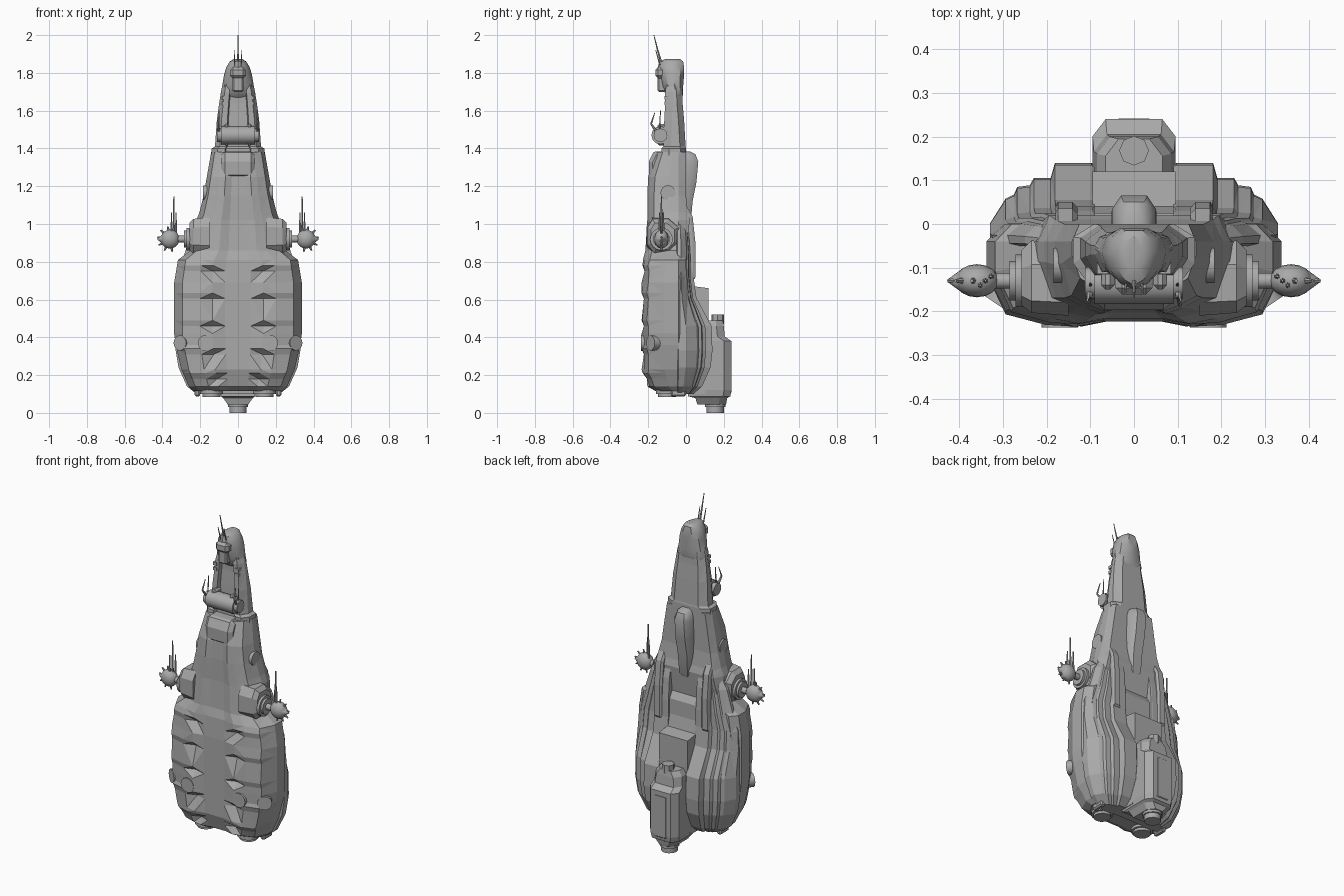
import bpy, bmesh, math
from mathutils import Vector, Matrix

cube = bpy.data.objects.get("Cube")
if cube:
    bpy.data.objects.remove(cube, do_unlink=True)

mat = bpy.data.materials.new("hull_grey")
mat.use_nodes = True
mat.diffuse_color = (0.4, 0.4, 0.4, 1)
mat.node_tree.nodes["Principled BSDF"].inputs["Base Color"].default_value = (0.4, 0.4, 0.4, 1)


def finish(name, bm, mirror=False, bevel=0, smooth=0):
    bmesh.ops.recalc_face_normals(bm, faces=bm.faces)
    me = bpy.data.meshes.new(name)
    bm.to_mesh(me)
    bm.free()
    me.materials.append(mat)
    if smooth:
        me.shade_smooth()
        me.set_sharp_from_angle(angle=math.radians(smooth))
    ob = bpy.data.objects.new(name, me)
    bpy.context.collection.objects.link(ob)
    if bevel:
        mod = ob.modifiers.new("Bevel", "BEVEL")
        mod.width, mod.segments = bevel, 1
    if mirror:
        ob.modifiers.new("Mirror", "MIRROR").use_mirror_merge = False
    return ob


def loft(name, rings, **kw):
    bm = bmesh.new()
    rows = [[bm.verts.new(p) for p in r] for r in rings]
    n = len(rows[0])
    for a, b in zip(rows, rows[1:]):
        for i in range(n):
            j = (i + 1) % n
            bm.faces.new((a[i], a[j], b[j], b[i]))
    caps = [bm.faces.new(rows[0]), bm.faces.new(rows[-1])]
    bmesh.ops.triangulate(bm, faces=[f for f in bm.faces if f not in caps])
    return finish(name, bm, **kw)


def full(half, z):
    """Closed symmetric ring from a half outline that starts and ends at x = 0."""
    return [(x, y, z) for x, y in half] + [(-x, y, z) for x, y in half[-2:0:-1]]


def slab(name, x0, x1, profile, **kw):
    return loft(name, [[(x, y, z) for y, z in profile] for x in (x0, x1)], **kw)


def box(name, lo, hi, **kw):
    bm = bmesh.new()
    lo, hi = Vector(lo), Vector(hi)
    m = Matrix.Translation((lo + hi) / 2) @ Matrix.Diagonal((*(hi - lo), 1))
    bmesh.ops.create_cube(bm, size=1, matrix=m)
    return finish(name, bm, **kw)


def rod(name, a, b, r0, r1=None, sides=16, **kw):
    bm = bmesh.new()
    a, b = Vector(a), Vector(b)
    d = b - a
    m = Matrix.Translation((a + b) / 2) @ d.to_track_quat("Z", "Y").to_matrix().to_4x4()
    bmesh.ops.create_cone(bm, cap_ends=True, segments=sides, radius1=r0,
                          radius2=r0 if r1 is None else r1, depth=d.length, matrix=m)
    kw.setdefault("smooth", 35)
    return finish(name, bm, **kw)


def ball(name, c, size, **kw):
    bm = bmesh.new()
    m = Matrix.Translation(c) @ Matrix.Diagonal((*size, 1))
    bmesh.ops.create_uvsphere(bm, u_segments=16, v_segments=10, radius=1, matrix=m)
    return finish(name, bm, smooth=50, **kw)


def sample(keys, z):
    for a, b in zip(keys, keys[1:]):
        if a[0] <= z <= b[0]:
            t = (z - a[0]) / (b[0] - a[0])
            return [p + (q - p) * t for p, q in zip(a, b)]


# Main hull: height, half width, front, back, with gill dents down both front sides
keys = [(.115, .235, -.16, .0), (.14, .26, -.205, .0), (.23, .3, -.235, .0), (.36, .33, -.235, .0),
        (.42, .338, -.235, .0), (.69, .338, -.235, .0), (.81, .318, -.228, .0), (.86, .25, -.215, .0),
        (1.02, .22, -.205, .02), (1.06, .205, -.205, .01), (1.15, .182, -.205, .0),
        (1.25, .165, -.20, .0), (1.38, .142, -.16, .0)]
ledges = [.18, .31, .46, .605, .75]
levels = sorted({k[0] for k in keys} | set(ledges) | {l + .03 for l in ledges})
rings = []
for z in levels:
    _, w, f, b = sample(keys, z)
    dent = .035 if z in ledges else 0
    bulge = .008 if any(abs(z - l - .03) < .001 for l in ledges) else 0
    side = min(.12, (b - f) * .55)
    half = [(0, f + .012), (.2 * w, f + .012), (.4 * w, f + dent), (.6 * w, f + .012 - bulge),
            (.87 * w, f + .036 - bulge), (w, f + side), (w, -.04), (.88 * w, b), (0, b)]
    rings.append(full(half, z))
loft("main_hull", rings)

# Terraced rear armour on both sides of the channel
steps = [(0, 0), (0, .97), (.03, 1), (.38, 1), (.42, .82), (.58, .82), (.62, .73), (.74, .71),
         (.77, .62), (.85, .57), (1, .27), (1, .06), (.9, 0)]
armour = [(.10, .22, .04), (.14, .27, .085), (.24, .315, .13), (.33, .33, .14), (.46, .33, .135),
          (.61, .33, .055), (.72, .325, .04), (.82, .29, .04), (.95, .25, .03), (1.03, .20, .01),
          (1.08, .17, -.02)]
loft("rear_armour", [[(.09 + u * (w - .09), -.05 + v * (y + .05), z) for u, v in steps]
                     for z, w, y in armour], mirror=True)
slab("armour_crest", .13, .18, [(-.03, .7), (.05, .7), (.05, .9), (.035, 1.04), (0, 1.1), (-.03, 1.1)],
     mirror=True, bevel=.012)

# Stepped blocks in the rear channel
slab("channel_blocks", -.095, .095, [(-.05, 1.0), (-.01, .97), (0, .87), (.025, .83), (.025, .74), (.04, .67),
                                     (.12, .66), (.12, .5), (.10, .1), (-.05, .1)])


# Rear engine pod with nozzles
def pod(w, y0, y1, z):
    c = .03
    return full([(0, y0), (w, y0), (w, y1 - c * 1.3), (w - c, y1), (0, y1)], z)


loft("engine_pod", [pod(.055, .06, .212, .045), pod(.078, .05, .218, .078), pod(.09, .01, .235, .088),
                    pod(.095, .01, .24, .12), pod(.095, .05, .24, .38), pod(.092, .06, .205, .405),
                    pod(.085, .06, .2, .46), pod(.065, .08, .195, .49)])
box("pod_rear_plate", (-.045, .2, .1), (.045, .242, .36), bevel=.01)
rod("pod_stack", (0, .168, .47), (0, .168, .52), .034, sides=8)
rod("pod_nozzle", (0, .155, 0), (0, .155, .05), .046, sides=12)
rod("pod_nozzle_ring", (0, .155, .03), (0, .155, .05), .054, sides=12)
rod("side_nozzle", (.14, -.1, .085), (.14, -.1, .16), .048, sides=12, mirror=True)
rod("side_nozzle_ring", (.14, -.1, .1), (.14, -.1, .17), .06, mirror=True)
box("side_thruster", (.2, -.08, .087), (.23, 0, .14), mirror=True, bevel=.008)

# Round hatches
rod("front_hatch", (.17, -.2, .37), (.17, -.237, .37), .042, mirror=True)
rod("corner_hatch", (.265, -.125, .37), (.308, -.188, .37), .04, mirror=True)
rod("upper_hatch", (.13, -.095, 1.165), (.184, -.095, 1.165), .04, mirror=True)

# Side mounts with spiked pods
loft("mount_block", [[(x, -.13 + s * a, .935 + s * b) for a, b in
                      ((-.8, -.5), (-.4, -1), (.5, -1), (1, -.4), (1, .5), (.4, 1), (-.5, 1), (-.8, .5))]
                     for x, s in ((.15, .1), (.235, .092), (.258, .07))], mirror=True)
for x0, x1, r in ((.25, .272, .06), (.265, .285, .045), (.28, .34, .018)):
    rod("mount_disc", (x0, -.13, .92), (x1, -.13, .92), r, mirror=True)
hub = Vector((.36, -.13, .92))
ball("spiked_pod", hub, (.05, .038, .05), mirror=True)
rod("pod_tip", hub + Vector((.03, 0, 0)), hub + Vector((.067, 0, 0)), .03, .003, mirror=True)
for deg in range(-100, 81, 36):
    d = Vector((math.cos(math.radians(deg)), 0, math.sin(math.radians(deg))))
    rod("pod_spike", hub + d * .04, hub + d * .068, .008, .004, sides=6, mirror=True)
for x, y, top in ((.34, -.13, 1.145), (.328, -.12, 1.06), (.352, -.14, 1.06)):
    rod("pod_mast", (x, y, .94), (x, y, top), .007, .003, sides=6, mirror=True)

# Upper chest collar
slab("chest_collar", -.09, .09, [(-.1, 1.25), (-.195, 1.25), (-.197, 1.33), (-.17, 1.385), (-.08, 1.385)],
     bevel=.02)

# Dorsal pod on the back
loft("dorsal_pod", [full([(0, -.02), (w, -.02), (w, y - .03), (.6 * w, y), (0, y)], z)
                    for z, w, y in ((.97, .03, .01), (1.0, .045, .025), (1.12, .05, .035), (1.22, .052, .055),
                                    (1.33, .05, .065), (1.37, .04, .05), (1.385, .025, .02))], smooth=40)


# Neck with recessed front panel
def neck_ring(z, w, f, b):
    return full([(0, f + .022), (.45 * w, f + .022), (.5 * w, f), (.78 * w, f), (w, f + .04),
                 (w, b - .03), (.65 * w, b), (0, b)], z)


loft("neck", [neck_ring(*r) for r in ((1.3, .14, -.13, .0), (1.4, .14, -.13, .0), (1.41, .122, -.12, -.002),
                                      (1.55, .112, -.115, -.01), (1.64, .1, -.11, -.018),
                                      (1.7, .09, -.11, -.02), (1.76, .075, -.1, -.03))])
for z in (1.63, 1.66):
    box("neck_vent", (.06, -.115, z), (.085, -.08, z + .018), mirror=True)

# Turret bar across the neck, with horns
rod("turret_bar", (-.09, -.135, 1.47), (.09, -.135, 1.47), .048, sides=12)
rod("turret_end", (.085, -.135, 1.47), (.112, -.135, 1.47), .036, sides=12, mirror=True)
box("turret_bracket", (.045, -.15, 1.415), (.075, -.08, 1.53), mirror=True, bevel=.01)
rod("turret_horn", (.1, -.15, 1.48), (.105, -.185, 1.53), .008, .005, sides=6, mirror=True)
rod("turret_horn_tip", (.105, -.185, 1.53), (.1, -.165, 1.59), .005, .002, sides=6, mirror=True)
rod("turret_whisker", (.1, -.14, 1.5), (.1, -.135, 1.6), .004, .002, sides=6, mirror=True)


# Head
def head_ring(z, w, f, b):
    d = b - f
    return full([(0, f), (.5 * w, f + .1 * d), (.85 * w, f + .3 * d), (w, f + .6 * d),
                 (.85 * w, f + .85 * d), (.45 * w, b), (0, b)], z)


loft("head", [head_ring(*r) for r in ((1.67, .085, -.09, -.02), (1.69, .092, -.11, -.015), (1.73, .084, -.13, -.015),
                                      (1.79, .074, -.145, -.01), (1.83, .062, -.15, -.01), (1.86, .044, -.14, -.015),
                                      (1.873, .022, -.11, -.03))], smooth=35)
box("face_block", (-.042, -.162, 1.77), (.042, -.1, 1.83), bevel=.015)
box("face_jaw", (-.028, -.15, 1.7), (.028, -.09, 1.78), bevel=.008)

# Head antennas
rod("main_antenna", (0, -.13, 1.85), (0, -.15, 1.92), .006, .004, sides=6)
rod("main_antenna_tip", (0, -.15, 1.92), (0, -.17, 2.0), .004, .002, sides=6)
rod("side_antenna", (.018, -.135, 1.83), (.02, -.16, 1.92), .004, .002, sides=6, mirror=True)
